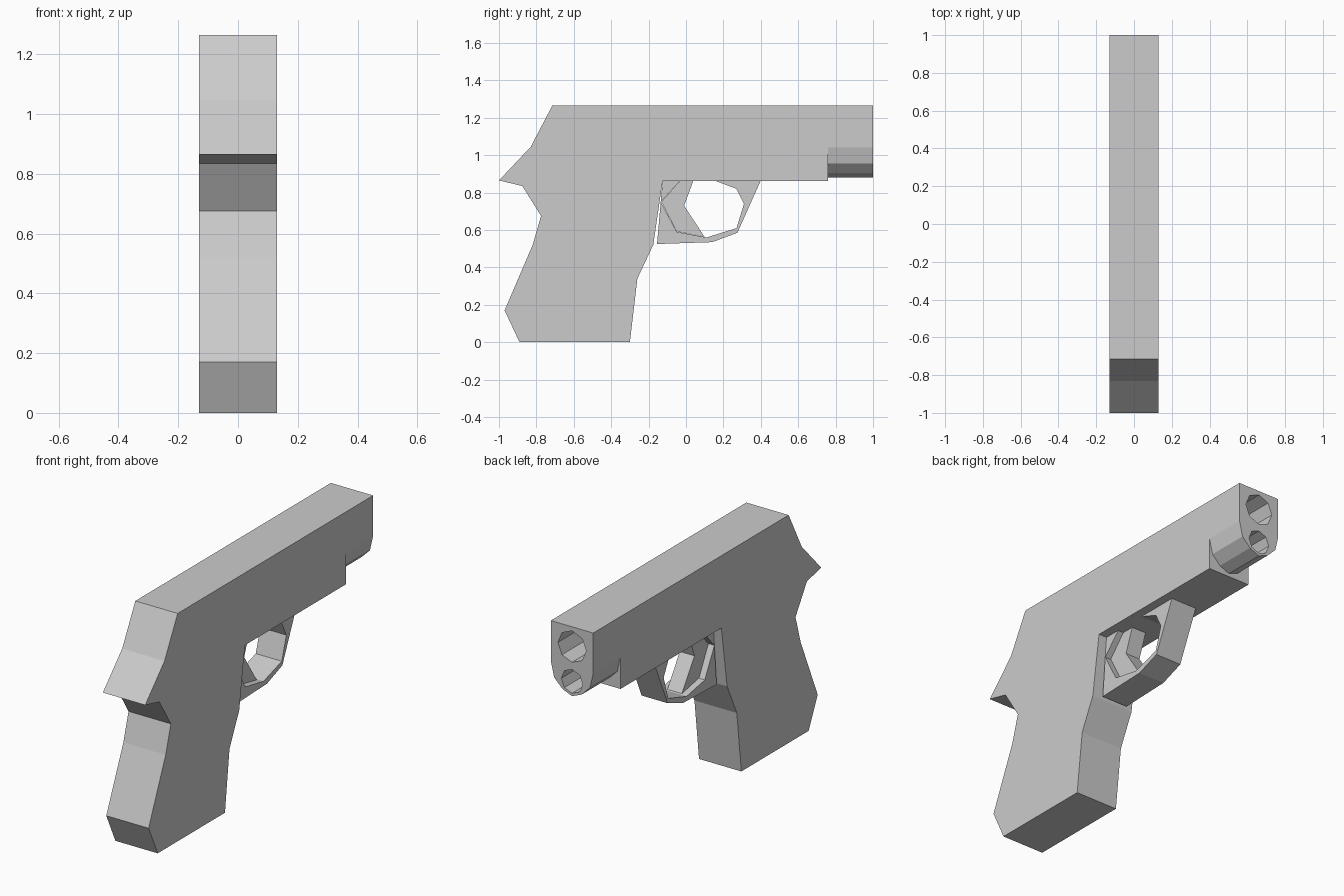
import bpy, bmesh, math
from mathutils import Vector

if "Cube" in bpy.data.objects:
    bpy.data.objects.remove(bpy.data.objects["Cube"])


def prism(name, points, direction):
    """Extrude a closed planar outline along a direction."""
    bm = bmesh.new()
    face = bm.faces.new([bm.verts.new(p) for p in points])
    ext = bmesh.ops.extrude_face_region(bm, geom=[face])
    moved = [g for g in ext["geom"] if isinstance(g, bmesh.types.BMVert)]
    bmesh.ops.translate(bm, verts=moved, vec=Vector(direction))
    bmesh.ops.recalc_face_normals(bm, faces=bm.faces)
    mesh = bpy.data.meshes.new(name)
    bm.to_mesh(mesh)
    bm.free()
    obj = bpy.data.objects.new(name, mesh)
    bpy.context.collection.objects.link(obj)
    return obj


def side_part(name, outline, half_width):
    """Side-view (y, z) outline, centred across x."""
    return prism(name, [(-half_width, y, z) for y, z in outline],
                 (2 * half_width, 0, 0))


# Slide and grip in one side profile
side_part("body", [
    (-0.715, 1.265), (0.76, 1.265), (0.76, 0.863), (-0.125, 0.863),
    (-0.175, 0.52), (-0.26, 0.34), (-0.30, 0), (-0.89, 0), (-0.97, 0.17),
    (-0.82, 0.52), (-0.775, 0.675), (-0.875, 0.835), (-1.0, 0.865),
    (-0.83, 1.045)], 0.13)

# Muzzle block with rounded underside
half = [(0.13, 1.265), (0.13, 1.04), (0.11, 0.955), (0.06, 0.905)]
section = half + [(0, 0.88)] + [(-x, z) for x, z in reversed(half)]
muzzle = prism("muzzle", [(x, 0.76, z) for x, z in section], (0, 0.24, 0))

# Barrel bore and the smaller bore below it
for name, z, r in (("barrel_bore", 1.155, 0.087), ("lower_bore", 0.962, 0.066)):
    ring = [(r * math.cos(i * math.tau / 8), 0.78, z + r * math.sin(i * math.tau / 8))
            for i in range(8)]
    cutter = prism(name + "_cutter", ring, (0, 0.3, 0))
    cutter.hide_render = True
    cutter.hide_set(True)
    mod = muzzle.modifiers.new(name, "BOOLEAN")
    mod.operation = "DIFFERENCE"
    mod.solver = "EXACT"
    mod.object = cutter

# Trigger guard loop
outer = [(-0.03, 0.865), (-0.125, 0.865), (-0.155, 0.525), (0.14, 0.535),
         (0.275, 0.585), (0.40, 0.865), (0.15, 0.865)]
inner = [(0.27, 0.82), (0.31, 0.74), (0.27, 0.61), (0.11, 0.56),
         (-0.05, 0.59), (-0.135, 0.75)]
side_part("trigger_guard", outer + inner, 0.08)

# Trigger
side_part("trigger", [
    (0.04, 0.865), (-0.01, 0.73), (0.10, 0.562), (-0.05, 0.592),
    (-0.132, 0.75), (-0.03, 0.865)], 0.045)
